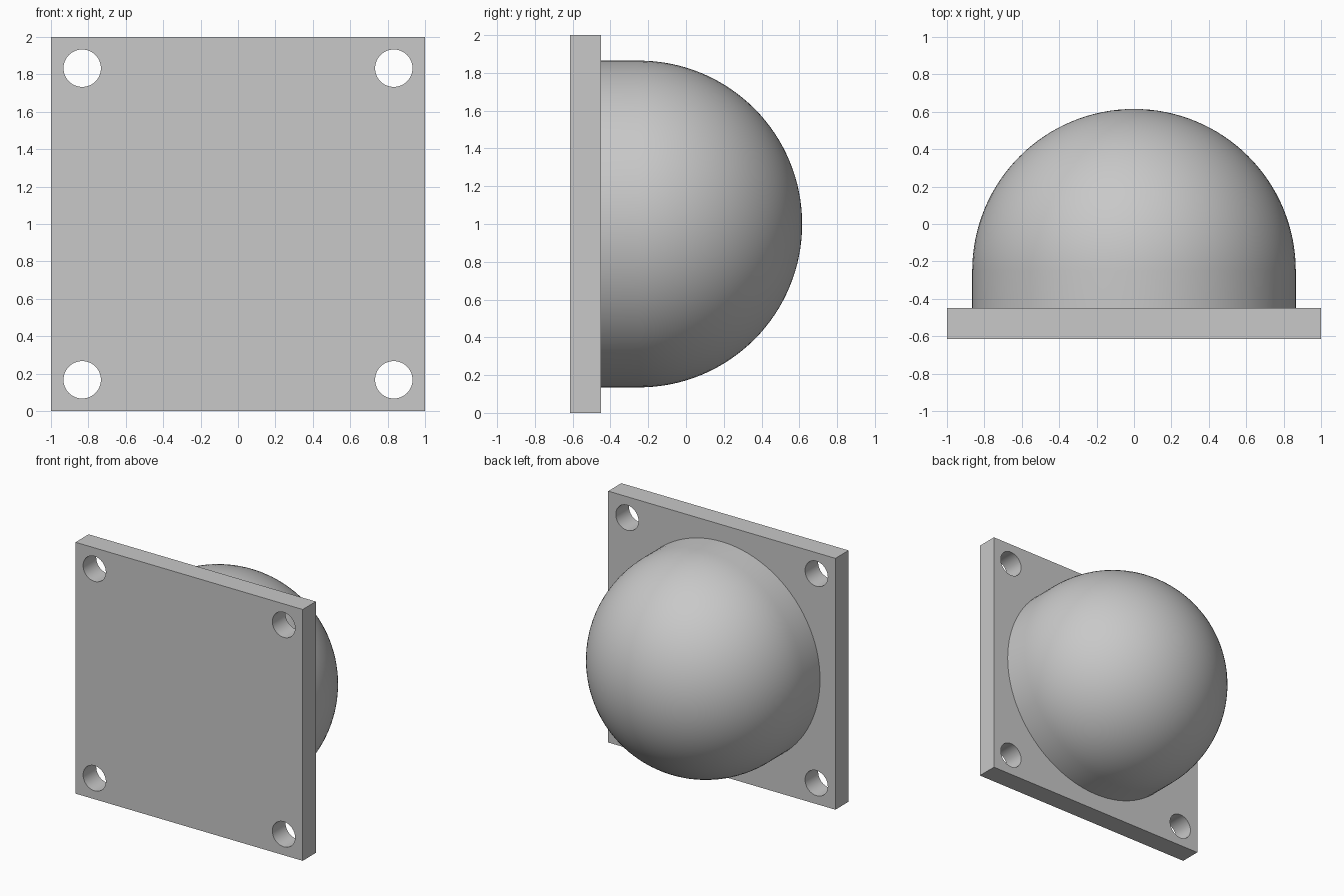
import bpy
import bmesh
from math import pi, sin, cos, radians
from mathutils import Vector

cube = bpy.data.objects.get("Cube")
if cube:
    bpy.data.objects.remove(cube, do_unlink=True)

FRONT, FACE, BACK = -0.615, -0.45, 0.615   # plate front, plate rear, dome tip
RADIUS = 0.865
HOLE_RADIUS, HOLE_OFFSET = 0.1, 0.833
MIDDLE = 1.0                               # height of the dome axis

grey = bpy.data.materials.new("plain grey")
grey.use_nodes = True
colour = (0.58, 0.58, 0.58, 1)
grey.diffuse_color = colour
grey.node_tree.nodes["Principled BSDF"].inputs["Base Color"].default_value = colour


def activate(obj):
    bpy.ops.object.select_all(action="DESELECT")
    obj.select_set(True)
    bpy.context.view_layer.objects.active = obj


def smooth(obj):
    activate(obj)
    bpy.ops.object.shade_smooth_by_angle(angle=radians(30))


# Square mounting plate
bpy.ops.mesh.primitive_cube_add(size=1, location=(0, (FRONT + FACE) / 2, MIDDLE))
plate = bpy.context.object
plate.name = "mounting_plate"
plate.scale = (2, FACE - FRONT, 2)
bpy.ops.object.transform_apply(location=True, rotation=True, scale=True)
plate.data.materials.append(grey)

# Bolt hole in each corner
for x in (-HOLE_OFFSET, HOLE_OFFSET):
    for z in (-HOLE_OFFSET, HOLE_OFFSET):
        bpy.ops.mesh.primitive_cylinder_add(
            vertices=64, radius=HOLE_RADIUS, depth=0.5,
            location=(x, (FRONT + FACE) / 2, MIDDLE + z), rotation=(pi / 2, 0, 0))
        cutter = bpy.context.object
        cutter.name = "hole_cutter"
        cutter.hide_render = True
        cutter.data.materials.append(grey)
        cut = plate.modifiers.new("bolt_hole", "BOOLEAN")
        cut.operation = "DIFFERENCE"
        cut.solver = "EXACT"
        cut.object = cutter
        activate(plate)
        bpy.ops.object.modifier_apply(modifier=cut.name)
        bpy.data.objects.remove(cutter, do_unlink=True)
smooth(plate)

# Domed housing: short straight collar running into a hemisphere
STEPS, SEGMENTS = 32, 96
centre = BACK - RADIUS
profile = [(0, FACE - 0.01), (RADIUS, FACE - 0.01)]
profile += [(RADIUS * cos(a), centre + RADIUS * sin(a))
            for a in (i * pi / 2 / STEPS for i in range(STEPS + 1))]

bm = bmesh.new()
verts = [bm.verts.new((r, y, MIDDLE)) for r, y in profile]
edges = [bm.edges.new(pair) for pair in zip(verts, verts[1:])]
bmesh.ops.spin(bm, geom=verts + edges, cent=Vector((0, 0, MIDDLE)),
               axis=Vector((0, 1, 0)), angle=2 * pi, steps=SEGMENTS)
bmesh.ops.remove_doubles(bm, verts=bm.verts, dist=0.0001)
bmesh.ops.recalc_face_normals(bm, faces=bm.faces)
mesh = bpy.data.meshes.new("dome")
bm.to_mesh(mesh)
bm.free()
dome = bpy.data.objects.new("dome", mesh)
bpy.context.collection.objects.link(dome)
mesh.materials.append(grey)
smooth(dome)
